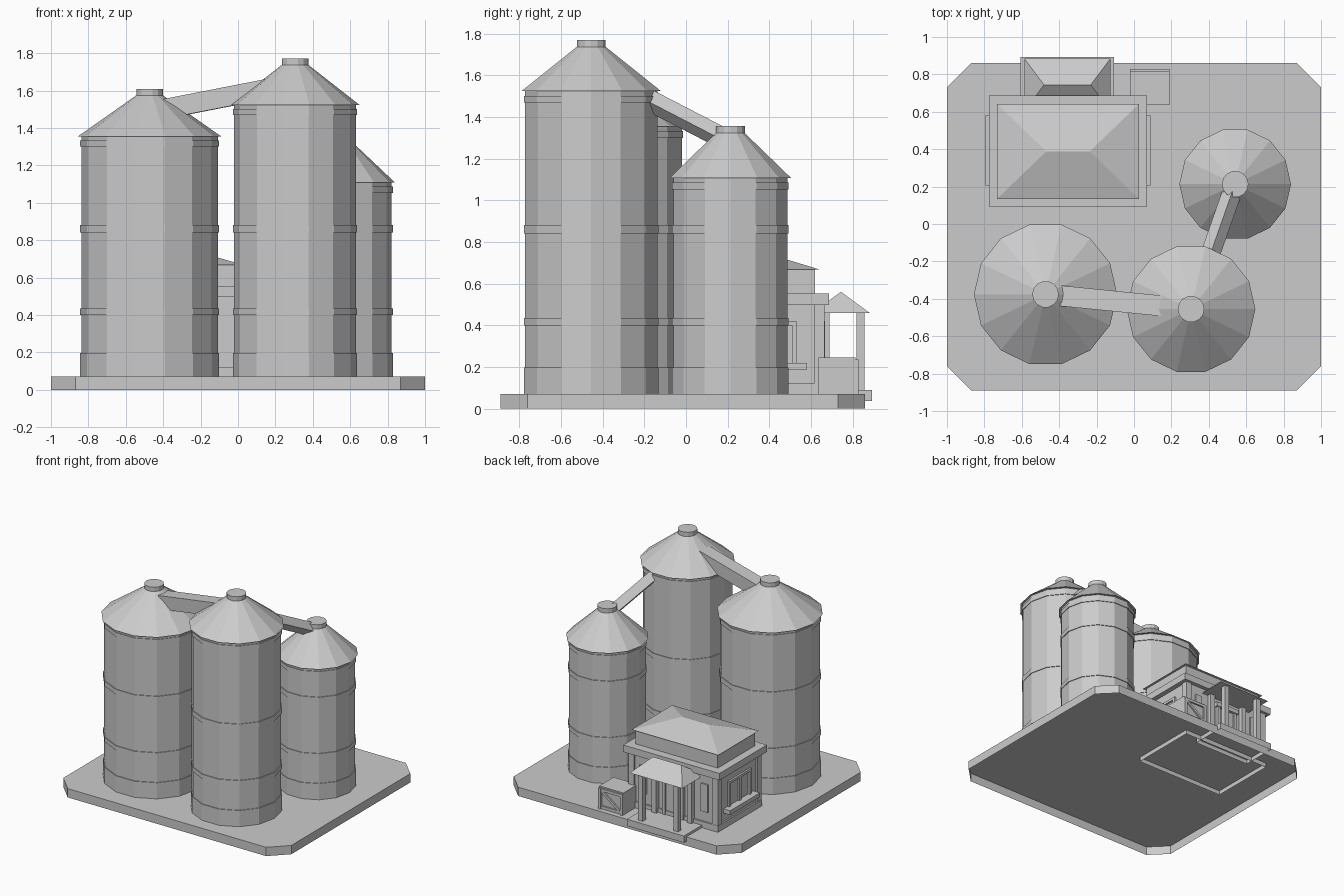
import bpy, bmesh, math
from mathutils import Vector, Matrix

if "Cube" in bpy.data.objects:
    bpy.data.objects.remove(bpy.data.objects["Cube"], do_unlink=True)

GREY = (0.6, 0.6, 0.6, 1)
mat = bpy.data.materials.new("plain grey")
mat.use_nodes = True
mat.diffuse_color = GREY
mat.node_tree.nodes["Principled BSDF"].inputs["Base Color"].default_value = GREY


def finish(name, bm):
    bmesh.ops.recalc_face_normals(bm, faces=bm.faces[:])
    mesh = bpy.data.meshes.new(name)
    bm.to_mesh(mesh)
    bm.free()
    mesh.materials.append(mat)
    obj = bpy.data.objects.new(name, mesh)
    bpy.context.collection.objects.link(obj)
    return obj


def loft(name, rings, bottom=True):
    """Join rings of points with side faces, and close the ends."""
    bm = bmesh.new()
    loops = [[bm.verts.new(p) for p in ring] for ring in rings]
    n = len(loops[0])
    for a, b in zip(loops, loops[1:]):
        for i in range(n):
            j = (i + 1) % n
            bm.faces.new((a[i], a[j], b[j], b[i]))
    bm.faces.new(loops[-1])
    obj_bottom = loops[0]
    if bottom:
        bm.faces.new(obj_bottom[::-1])
    mesh_obj = finish(name, bm)
    if not bottom:
        # open shells need their top to face up
        top = mesh_obj.data.polygons[len(mesh_obj.data.polygons) - 1]
        if top.normal.z < 0:
            mesh_obj.data.flip_normals()
    return mesh_obj


def rect(x0, x1, y0, y1, z):
    return [(x0, y0, z), (x1, y0, z), (x1, y1, z), (x0, y1, z)]


def box(name, x0, x1, y0, y1, z0, z1, bottom=True):
    return loft(name, [rect(x0, x1, y0, y1, z) for z in (z0, z1)], bottom)


def hip_roof(name, x0, x1, y0, y1, z0, z1, inset):
    """Four-sided roof with a ridge along x."""
    bm = bmesh.new()
    e = [bm.verts.new(p) for p in rect(x0, x1, y0, y1, z0)]
    ym = (y0 + y1) / 2
    r0 = bm.verts.new((x0 + inset, ym, z1))
    r1 = bm.verts.new((x1 - inset, ym, z1))
    for f in ((e[0], e[1], r1, r0), (e[2], e[3], r0, r1),
              (e[1], e[2], r1), (e[3], e[0], r0), e[::-1]):
        bm.faces.new(f)
    return finish(name, bm)


def beam(name, a, b, width, height, roll=0):
    """Box running from point a to point b."""
    a, b = Vector(a), Vector(b)
    d = (b - a).normalized()
    side = d.cross(Vector((0, 0, 1))).normalized()
    up = side.cross(d)
    turn = Matrix.Rotation(roll, 3, d)
    s, u = turn @ side * width / 2, turn @ up * height / 2
    return loft(name, [[p + s + u, p - s + u, p - s - u, p + s - u] for p in (a, b)])


def ring(x, y, r, z, n=14):
    return [(x + r * math.cos(2 * math.pi * i / n),
             y + r * math.sin(2 * math.pi * i / n), z) for i in range(n)]


# Ground slab: chamfered shell, open underneath
GROUND = 0.07
X, Y0, Y1, C = 1, -0.89, 0.86, 0.13
outline = [(-X + C, Y0), (X - C, Y0), (X, Y0 + C), (X, Y1 - C),
           (X - C, Y1), (-X + C, Y1), (-X, Y1 - C), (-X, Y0 + C)]
loft("ground_slab", [[(x, y, z) for x, y in outline] for z in (0, GROUND)], bottom=False)


# Silos: body, hoops, cone roof and cap
def silo(name, x, y, r, eave, neck):
    hoop = r - 0.012
    loft(name + "_body", [ring(x, y, r - 0.018, z) for z in (GROUND, eave)])
    for i, (z0, z1) in enumerate([(GROUND, 0.198), (0.4, 0.435), (0.842, 0.882),
                                  (eave - 0.055, eave - 0.022)]):
        loft(f"{name}_hoop_{i + 1}", [ring(x, y, hoop, z) for z in (z0, z1)])
    loft(name + "_roof", [ring(x, y, r, eave), ring(x, y, 0.07, neck)])
    loft(name + "_cap", [ring(x, y, 0.071, z) for z in (neck - 0.005, neck + 0.033)])


silo("right_silo", -0.473, -0.376, 0.383, 1.355, 1.575)
silo("middle_silo", 0.305, -0.455, 0.344, 1.524, 1.738)
silo("back_silo", 0.541, 0.213, 0.2985, 1.108, 1.324)

# Chutes between the roofs
beam("front_chute", (-0.4, -0.383, 1.5), (0.2, -0.443, 1.617), 0.11, 0.105)
beam("back_chute", (0.377, -0.25, 1.519), (0.52, 0.158, 1.308), 0.073, 0.073, math.pi / 4)

# House: plinth, walls, corner piers, cornice and roof
WX0, WX1, WY0, WY1 = -0.735, 0.03, 0.13, 0.655
box("house_plinth", WX0 - 0.012, WX1 + 0.012, WY0 - 0.012, WY1 + 0.012, 0.035, 0.12, bottom=False)
box("house_walls", WX0, WX1, WY0, WY1, 0.11, 0.5)
for i, px in enumerate((WX0 + 0.015, WX1 - 0.015)):
    for j, py in enumerate((WY0 + 0.015, WY1 - 0.015)):
        box(f"corner_pier_{i}{j}", px - 0.025, px + 0.025, py - 0.025, py + 0.025, 0.12, 0.5)
box("cornice", -0.775, 0.07, 0.094, 0.687, 0.497, 0.552)
box("attic", -0.712, 0.007, 0.155, 0.62, 0.55, 0.67)
hip_roof("house_roof", -0.733, 0.027, 0.134, 0.642, 0.668, 0.745, 0.264)

# Side windows with sills, mirrored on both ends
for side, wx, s in (("right", WX0, -1), ("left", WX1, 1)):
    def end_box(name, depth, y0, y1, z0, z1):
        xs = sorted((wx - s * 0.01, wx + s * depth))
        box(f"{side}_{name}", *xs, y0, y1, z0, z1)
    end_box("sill", 0.058, 0.206, 0.58, 0.187, 0.22)
    for i, y in enumerate((0.26, 0.39, 0.52)):
        end_box(f"window_post_{i}", 0.015, y - 0.011, y + 0.011, 0.22, 0.42)
    end_box("window_head", 0.015, 0.249, 0.531, 0.4, 0.42)

# Back door and its frame
PX = -0.356
box("door", PX - 0.07, PX + 0.07, WY1 - 0.01, WY1 + 0.006, 0.089, 0.385)
for s in (-1, 1):
    box("door_jamb", PX + s * 0.08 - 0.012, PX + s * 0.08 + 0.012, WY1 - 0.01, WY1 + 0.02, 0.089, 0.385)
    box("back_window", PX + s * 0.27 - 0.03, PX + s * 0.27 + 0.03, WY1 - 0.01, WY1 + 0.012, 0.2, 0.42)
box("door_head", PX - 0.105, PX + 0.105, WY1 - 0.01, WY1 + 0.028, 0.385, 0.42)

# Porch: step, posts and roof
box("porch_step", PX - 0.25, PX + 0.25, 0.61, 0.892, 0.036, 0.089, bottom=False)
for s in (-1, 1):
    for y in (0.67, 0.838):
        x = PX + s * 0.155
        box("porch_post", x - 0.02, x + 0.02, y - 0.02, y + 0.02, 0.08, 0.465)
hip_roof("porch_roof", PX - 0.23, PX + 0.23, 0.604, 0.884, 0.458, 0.561, 0.105)

# Storage crate with a braced back door
CX0, CX1, CY = -0.022, 0.19, 0.815
box("crate", CX0, CX1, 0.635, CY, GROUND, 0.245)
for x in (CX0, CX1 - 0.022):
    box("crate_stile", x, x + 0.022, CY - 0.005, CY + 0.014, GROUND, 0.235)
for z in (GROUND + 0.005, 0.213):
    box("crate_rail", CX0, CX1, CY - 0.005, CY + 0.012, z, z + 0.022)
beam("crate_brace", (CX0 + 0.015, CY + 0.003, 0.085), (CX1 - 0.015, CY + 0.003, 0.222), 0.016, 0.02)
